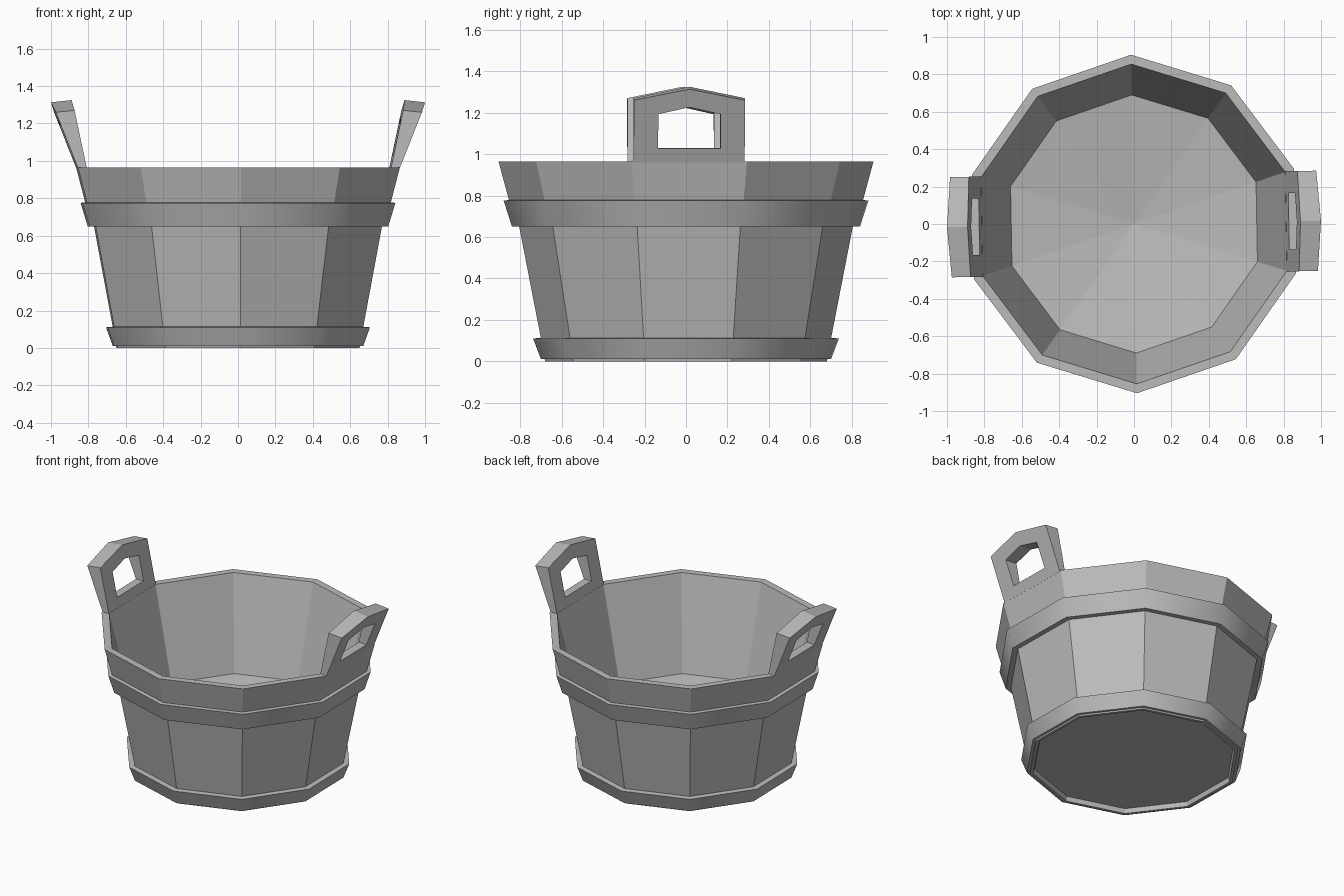
import bpy, bmesh, math
from mathutils import Matrix

SIDES = 10
TURN = math.radians(1)          # slight twist of the whole tub

default = bpy.data.objects.get("Cube")
if default:
    bpy.data.objects.remove(default, do_unlink=True)

wood = bpy.data.materials.new("plain_grey")
wood.use_nodes = True
colour = (0.5, 0.5, 0.5, 1)
wood.diffuse_color = colour
wood.node_tree.nodes["Principled BSDF"].inputs["Base Color"].default_value = colour


def finish(bm, name, smooth=False):
    bmesh.ops.recalc_face_normals(bm, faces=bm.faces)
    mesh = bpy.data.meshes.new(name)
    bm.to_mesh(mesh)
    bm.free()
    mesh.materials.append(wood)
    obj = bpy.data.objects.new(name, mesh)
    bpy.context.collection.objects.link(obj)
    if smooth:
        bpy.ops.object.select_all(action='DESELECT')
        obj.select_set(True)
        bpy.context.view_layer.objects.active = obj
        bpy.ops.object.shade_smooth_by_angle(angle=math.radians(40))
    return obj


def lathe(name, profile, closed, smooth=False):
    """Turn a (radius, height) profile into a ten-sided solid."""
    bm = bmesh.new()
    rings = []
    for r, z in profile:
        if r == 0:
            rings.append([bm.verts.new((0, 0, z))] * SIDES)
            continue
        ring = []
        for i in range(SIDES):
            a = math.pi / 2 + TURN + math.tau * i / SIDES
            ring.append(bm.verts.new((r * math.cos(a), r * math.sin(a), z)))
        rings.append(ring)
    pairs = list(zip(rings, rings[1:]))
    if closed:
        pairs.append((rings[-1], rings[0]))
    for low, high in pairs:
        for i in range(SIDES):
            j = (i + 1) % SIDES
            corners = [low[i], low[j], high[j], high[i]]
            bm.faces.new(list(dict.fromkeys(corners)))
    return finish(bm, name, smooth)


# Tub: recessed underside, flared wall, thick rim, dished floor
lathe("tub_body", [(0, .03), (.65, .03), (.66, 0), (.68, 0), (.70, .11),
                   (.805, .65), (.855, .78), (.905, .965), (.855, .965),
                   (.69, .33), (0, .23)], closed=False)

# Hoops
lathe("upper_hoop", [(.79, .65), (.84, .65), (.88, .775), (.84, .78)], True, True)
lathe("lower_hoop", [(.67, .01), (.70, .01), (.738, .11), (.68, .115)], True, True)


def handle(name, turn):
    """Flared stave with a pointed top and a matching hand hole."""
    outline = [(-.268, .96), (.268, .96), (.268, 1.27), (0, 1.325), (-.268, 1.27)]
    hole = [(-.15, 1.03), (.15, 1.03), (.15, 1.2), (0, 1.235), (-.15, 1.2)]
    bm = bmesh.new()

    def loop(points, base, slope, sink):
        verts = []
        for y, z in points:
            t = (z - .96) / .365
            verts.append(bm.verts.new((base + slope * t, y, z - sink * t)))
        return verts

    out_edge, out_hole = [loop(p, .86, .14, .012) for p in (outline, hole)]
    in_edge, in_hole = [loop(p, .813, .077, 0) for p in (outline, hole)]
    for a, b in ((out_edge, out_hole), (in_edge, in_hole),
                 (out_edge, in_edge), (out_hole, in_hole)):
        for i in range(5):
            j = (i + 1) % 5
            bm.faces.new((a[i], a[j], b[j], b[i]))
    bm.transform(Matrix.Rotation(turn, 4, 'Z'))
    finish(bm, name)


handle("left_handle", TURN)
handle("right_handle", TURN + math.pi)
